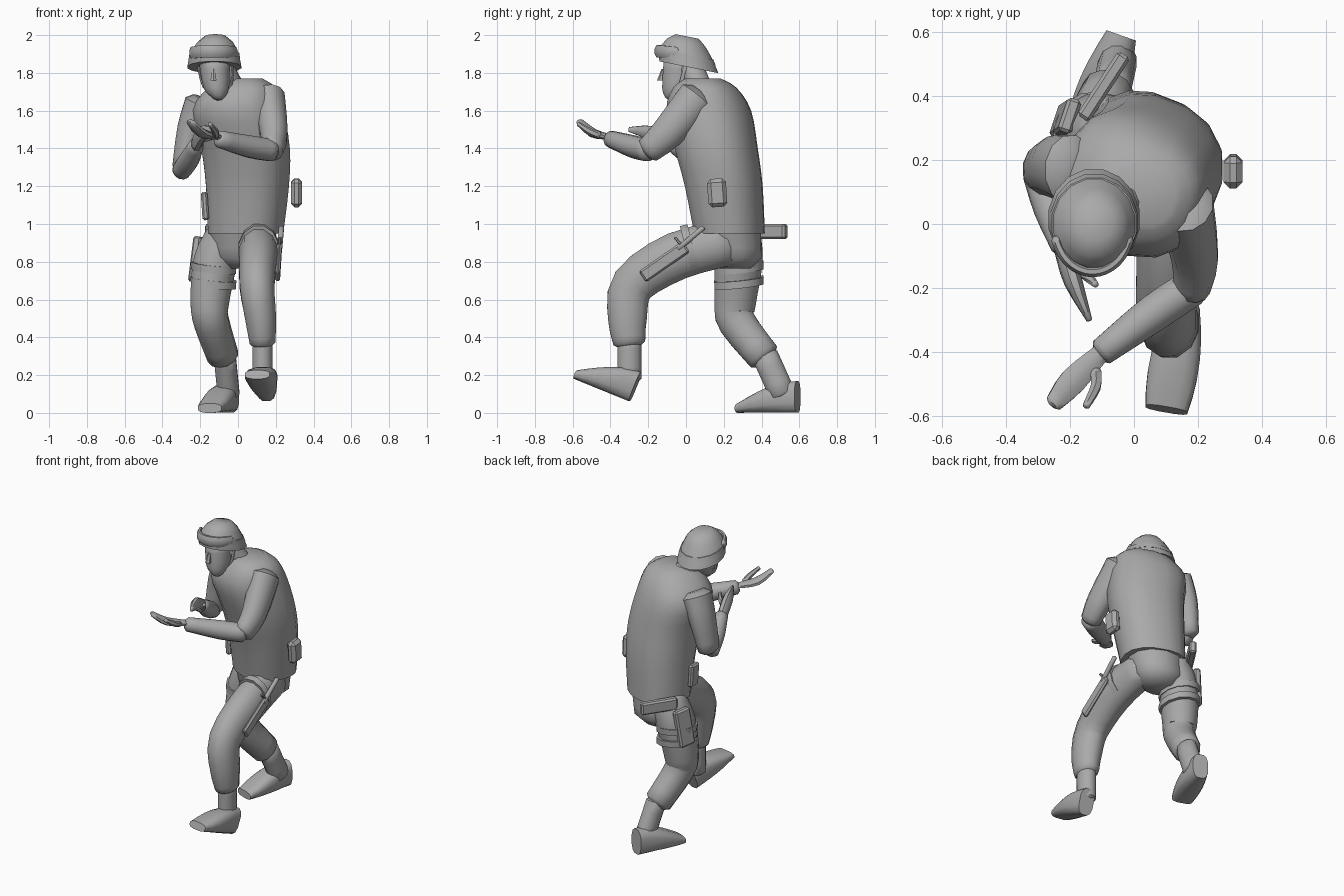
import bpy, bmesh, math
from mathutils import Vector, Matrix

default_cube = bpy.data.objects.get("Cube")
if default_cube:
    bpy.data.objects.remove(default_cube, do_unlink=True)

matte_grey = bpy.data.materials.new("matte_grey")
matte_grey.use_nodes = True
colour = (.4, .4, .4, 1)
matte_grey.diffuse_color = colour
matte_grey.node_tree.nodes["Principled BSDF"].inputs["Base Color"].default_value = colour

RIGHTWARD = Vector((1, 0, 0))
UPWARD = Vector((0, 0, 1))


def finish(name, bm, sharp_angle):
    """Turn the bmesh into a shaded object with the shared material."""
    bmesh.ops.recalc_face_normals(bm, faces=bm.faces)
    mesh = bpy.data.meshes.new(name)
    bm.to_mesh(mesh)
    bm.free()
    mesh.materials.append(matte_grey)
    obj = bpy.data.objects.new(name, mesh)
    bpy.context.collection.objects.link(obj)
    bpy.ops.object.select_all(action='DESELECT')
    obj.select_set(True)
    bpy.context.view_layer.objects.active = obj
    bpy.ops.object.shade_smooth_by_angle(angle=math.radians(sharp_angle))


def skin(name, rings, sides=12, roundness=1):
    """Join oval rings, each given as a centre and two half axes."""
    bm = bmesh.new()
    loops = []
    for centre, across, deep in rings:
        loop = []
        for k in range(sides):
            angle = math.tau * (k + .5) / sides
            c, s = math.cos(angle), math.sin(angle)
            c = math.copysign(abs(c) ** roundness, c)
            s = math.copysign(abs(s) ** roundness, s)
            loop.append(bm.verts.new(centre + across * c + deep * s))
        loops.append(loop)
    for lower, upper in zip(loops, loops[1:]):
        for k in range(sides):
            following = (k + 1) % sides
            bm.faces.new((lower[k], lower[following], upper[following], upper[k]))
    bm.faces.new(loops[0])
    bm.faces.new(loops[-1])
    finish(name, bm, sharp_angle=50)


def smooth_path(keys, steps=3):
    """Catmull-Rom samples through keys of position and radius."""
    keys = [Vector(key) for key in keys]
    padded = [keys[0]] + keys + [keys[-1]]
    samples = []
    for a, b, c, d in zip(padded, padded[1:], padded[2:], padded[3:]):
        for step in range(steps):
            t = step / steps
            pull_in, pull_out = (c - a) / 2, (d - b) / 2
            samples.append(b + pull_in * t + (3 * (c - b) - 2 * pull_in - pull_out) * t ** 2
                           + (2 * (b - c) + pull_in + pull_out) * t ** 3)
    return samples + [keys[-1]]


def limb(name, keys, depth=1, side=RIGHTWARD, axis=None, start_cap=True, end_cap=True, **shape):
    """Oval tube through keys (x, y, z, half width), with rounded ends."""
    samples = smooth_path(keys)
    rings = []
    for i, sample in enumerate(samples):
        before, after = samples[max(i - 1, 0)], samples[min(i + 1, len(samples) - 1)]
        direction = (axis or (after - before).to_3d()).normalized()
        across = (side - direction * side.dot(direction)).normalized() * sample.w
        deep = direction.cross(across) * depth
        ring = (sample.to_3d(), across, deep)
        cap_shift = direction * sample.w * .35
        if start_cap and sample is samples[0]:
            rings.append((ring[0] - cap_shift, across * .6, deep * .6))
        rings.append(ring)
        if end_cap and sample is samples[-1]:
            rings.append((ring[0] + cap_shift, across * .6, deep * .6))
    skin(name, rings, **shape)


def boot(name, heel, toe):
    """Wedge-shaped boot standing on the line from heel to toe."""
    heel, toe = Vector(heel), Vector(toe)
    forward = toe - heel
    across = forward.cross(UPWARD).normalized()
    up = across.cross(forward).normalized()
    rings = []
    for step in range(7):
        t = step / 6
        half_height = .025 + .06 * math.cos(t * math.pi / 2)
        half_width = .05 + .03 * math.sin(t * math.pi * .8)
        centre = heel + forward * t + up * half_height
        rings.append((centre, across * half_width, up * half_height))
    skin(name, rings, roundness=.7)


def slab(name, start, end, width, depth, side=RIGHTWARD, bevel=.01):
    """Bevelled box running from start to end."""
    start, end = Vector(start), Vector(end)
    along = (end - start).normalized()
    across = (side - along * side.dot(along)).normalized()
    turn = Matrix((across, along.cross(across), along)).transposed().to_4x4()
    bm = bmesh.new()
    bmesh.ops.create_cube(bm, size=1)
    bmesh.ops.scale(bm, vec=(width, depth, (end - start).length), verts=bm.verts)
    bmesh.ops.bevel(bm, geom=bm.edges[:], offset=bevel, segments=1, affect='EDGES')
    bm.transform(Matrix.Translation((start + end) / 2) @ turn)
    finish(name, bm, sharp_angle=30)


# Jacket turned at the shoulders, pelvis and collar
limb("jacket", [(.04, .23, .95, .2), (.05, .2, 1.2, .22), (.04, .16, 1.4, .235),
                (0, .12, 1.6, .24), (.02, .1, 1.72, .18), (.03, .09, 1.77, .1)],
     depth=.9, side=Vector((.93, -.36, 0)), axis=UPWARD,
     start_cap=False, end_cap=False, sides=16, roundness=.85)
limb("pelvis", [(.02, .26, .82, .16), (.03, .23, 1, .19)], depth=.9, axis=UPWARD)
limb("collar", [(0, .09, 1.62, .12), (-.04, .05, 1.73, .085)],
     axis=Vector((-.2, -.3, 1)), end_cap=False)

# Neck, head and nose
limb("neck", [(0, .1, 1.65, .07), (-.1, .02, 1.84, .07)])
limb("head", [(-.105, -.07, 1.67, .035), (-.115, -.045, 1.72, .07), (-.125, -.02, 1.86, .085)],
     depth=1.2, axis=UPWARD)
limb("nose", [(-.13, -.12, 1.82, .01), (-.13, -.135, 1.76, .018)], axis=UPWARD, sides=6)

# Helmet, goggles and chin straps
helmet_axis = Vector((0, .2, 1))
limb("helmet", [(-.125, .015, 1.83, .145), (-.125, 0, 1.9, .13), (-.12, 0, 1.96, .095)],
     depth=1.12, axis=helmet_axis, start_cap=False, sides=16)
limb("goggle_strap", [(-.125, .007, 1.87, .139), (-.125, 0, 1.9, .134)],
     depth=1.12, axis=helmet_axis, start_cap=False, end_cap=False, sides=16)
goggle_arc = [math.radians(angle) for angle in range(200, 350, 20)]
limb("goggles", [(-.13 + .12 * math.cos(a), -.15 * abs(math.sin(a)),
                  1.9 - .015 * math.sin(a), .035) for a in goggle_arc],
     depth=.5, side=UPWARD, sides=8)
for strap_name, offset in (("left_chin_strap", .09), ("right_chin_strap", -.09)):
    limb(strap_name, [(offset - .12, 0, 1.84, .008), (offset * .8 - .11, -.03, 1.73, .008),
                      (-.105, -.07, 1.66, .008)], depth=1.5, sides=6)

# Left arm reaching across with an open palm
limb("left_upper_arm", [(.16, .06, 1.67, .09), (.19, -.1, 1.48, .075), (.18, -.2, 1.39, .06)],
     depth=1.2)
limb("left_forearm", [(.18, -.2, 1.39, .06), (.06, -.28, 1.41, .06), (-.1, -.4, 1.45, .045)],
     side=UPWARD)
limb("left_hand", [(-.1, -.4, 1.46, .03), (-.19, -.49, 1.48, .045), (-.25, -.56, 1.54, .03)],
     depth=.5, side=Vector((.7, -.7, 0)), sides=8)
limb("left_thumb", [(-.12, -.46, 1.47, .02), (-.12, -.51, 1.49, .018), (-.15, -.57, 1.53, .012)],
     sides=6)

# Right arm folded at the elbow
limb("right_upper_arm", [(-.2, .17, 1.64, .085), (-.25, .18, 1.5, .075), (-.29, .17, 1.3, .06)],
     depth=1.3)
limb("right_forearm", [(-.3, .16, 1.28, .05), (-.26, .05, 1.34, .055), (-.22, -.07, 1.42, .04)])
limb("right_hand", [(-.22, -.08, 1.42, .03), (-.19, -.18, 1.48, .03), (-.14, -.3, 1.5, .01)],
     depth=1.4, sides=8)
limb("right_thumb", [(-.19, -.13, 1.45, .016), (-.14, -.17, 1.46, .015), (-.12, -.19, 1.5, .01)],
     sides=6)

# Left leg stepping forward with the toe raised
limb("left_trouser", [(.1, .22, .9, .1), (.11, -.05, .83, .105), (.1, -.28, .68, .095),
                      (.12, -.31, .5, .085), (.13, -.3, .37, .07)], depth=1.25)
limb("left_boot_shaft", [(.13, -.3, .4, .055), (.13, -.3, .18, .055)], depth=1.2)
boot("left_boot", heel=(.15, -.3, .06), toe=(.1, -.59, .18))

# Right leg planted behind
limb("right_trouser", [(-.06, .28, .94, .11), (-.12, .28, .8, .12), (-.15, .26, .58, .105),
                       (-.14, .27, .48, .095), (-.08, .41, .3, .085)], depth=1.08)
limb("right_boot_shaft", [(-.07, .42, .3, .06), (-.05, .51, .1, .06)], depth=1.2)
boot("right_boot", heel=(-.04, .59, 0), toe=(-.15, .28, 0))

# Thigh straps
for strap_name, height in (("upper_thigh_strap", .77), ("lower_thigh_strap", .69)):
    limb(strap_name, [(-.13, .28, height - .02, .124), (-.13, .28, height + .02, .126)],
         depth=1.08, axis=Vector((.1, -.1, 1)), start_cap=False, end_cap=False)
limb("left_thigh_strap", [(.11, .04, .87, .11), (.11, 0, .86, .11)],
     depth=1.25, start_cap=False, end_cap=False)

# Sheathed knife on the left thigh
slab("knife_sheath", start=(.21, -.23, .72), end=(.22, 0, .88), width=.025, depth=.07)
slab("knife_guard", start=(.22, -.06, .93), end=(.22, 0, .86), width=.02, depth=.015, bevel=.004)
limb("knife_handle", [(.22, -.04, .87, .015), (.23, .09, .98, .015)], sides=8)

# Holster on the right thigh and pouches around the waist
holster_side = Vector((.9, -.3, 0))
slab("holster", start=(-.23, .32, .69), end=(-.2, .34, .93), width=.045, depth=.11, side=holster_side)
slab("rear_pouch", start=(-.16, .33, .96), end=(-.03, .53, .96), width=.045, depth=.08)
slab("right_hip_pouch", start=(-.17, .17, 1.02), end=(-.18, .17, 1.17), width=.035, depth=.08)
slab("left_hip_pouch", start=(.31, .17, 1.09), end=(.31, .16, 1.24), width=.06, depth=.1, bevel=.02)
